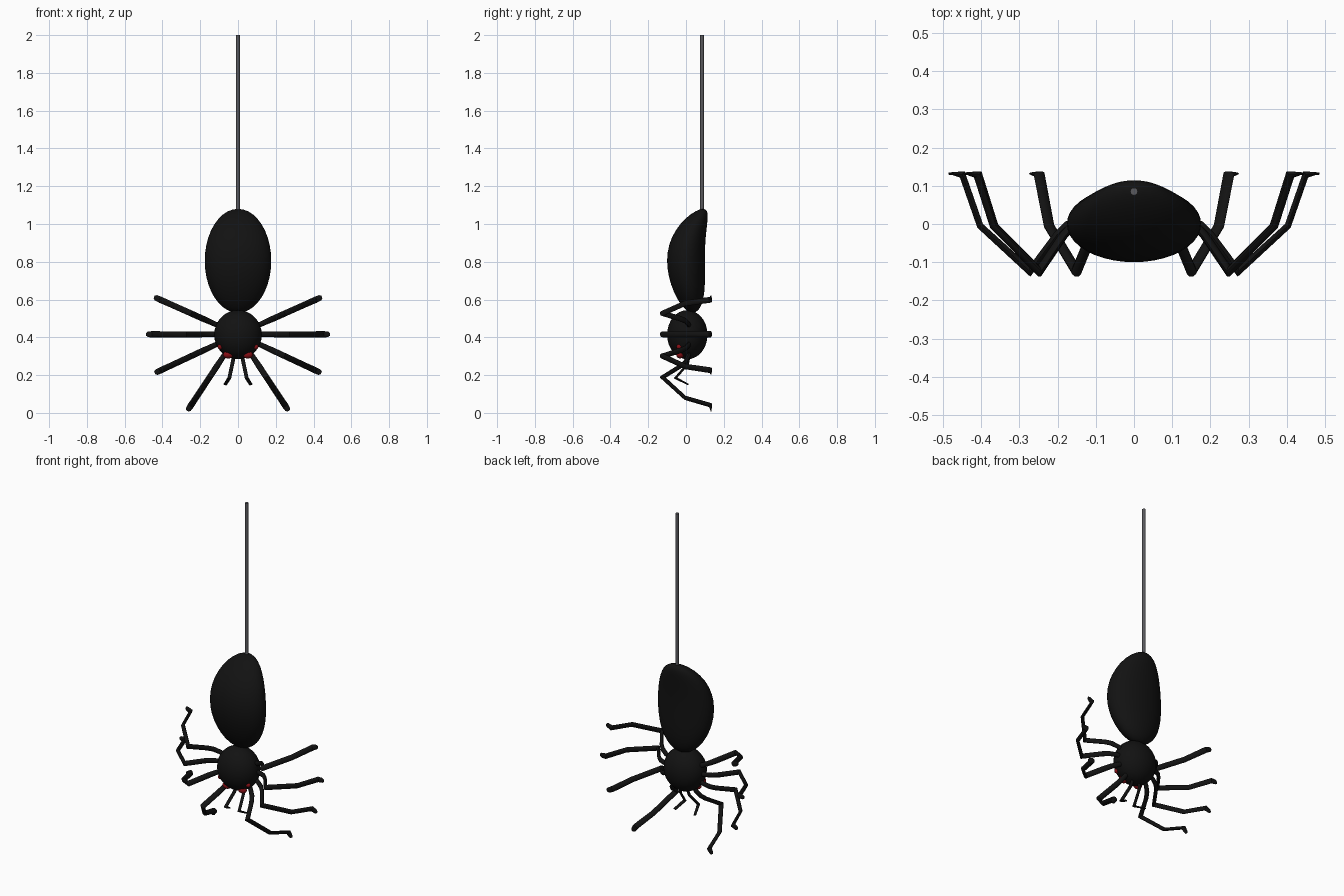
import bpy, bmesh, math
from mathutils import Vector

if "Cube" in bpy.data.objects:
    bpy.data.objects.remove(bpy.data.objects["Cube"])


def material(name, rgb):
    m = bpy.data.materials.new(name)
    m.diffuse_color = (*rgb, 1)
    m.use_nodes = True
    m.node_tree.nodes["Principled BSDF"].inputs["Base Color"].default_value = m.diffuse_color
    return m


BLACK = material("black", (0.006, 0.006, 0.006))
RED = material("red", (0.25, 0.005, 0.008))
GREY = material("dark_grey", (0.1, 0.1, 0.11))


def finish(bm, name, mat, mirror=False, angle=50):
    bmesh.ops.recalc_face_normals(bm, faces=bm.faces)
    me = bpy.data.meshes.new(name)
    bm.to_mesh(me)
    bm.free()
    ob = bpy.data.objects.new(name, me)
    bpy.context.collection.objects.link(ob)
    me.materials.append(mat)
    if mirror:
        ob.modifiers.new("Mirror", 'MIRROR')
    bpy.ops.object.select_all(action='DESELECT')
    ob.select_set(True)
    bpy.context.view_layer.objects.active = ob
    bpy.ops.object.shade_smooth_by_angle(angle=math.radians(angle))
    return ob


def ball(name, centre, radii, mat, mirror=False, seg=32, bend=None):
    bm = bmesh.new()
    bmesh.ops.create_uvsphere(bm, u_segments=seg, v_segments=seg // 2, radius=1)
    for v in bm.verts:
        u = v.co.z
        v.co = Vector(centre) + Vector([a * r for a, r in zip(v.co, radii)])
        if bend:
            v.co.y += bend(u)
    return finish(bm, name, mat, mirror)


def limb(name, path, across, mat):
    """Flattened tube; path holds (point, half width, half thickness)."""
    bm = bmesh.new()
    pts = [Vector(p[0]) for p in path]
    rings, n = [], 10
    for i, (p, hw, ht) in enumerate(path):
        d0 = (pts[i] - pts[max(i - 1, 0)]).normalized()
        d1 = (pts[min(i + 1, len(pts) - 1)] - pts[i]).normalized()
        t = (d0 + d1).normalized()
        out = t.cross(across).normalized()
        # widen at bends so the limb keeps its thickness
        k = 1 / max(0.6, t.dot(d1 if d1.length else d0))
        rings.append([bm.verts.new(pts[i]
                      + across * hw * math.cos(a) + out * ht * k * math.sin(a))
                      for a in (2 * math.pi * j / n for j in range(n))])
    for r, s in zip(rings, rings[1:]):
        for j in range(n):
            bm.faces.new((r[j], r[(j + 1) % n], s[(j + 1) % n], s[j]))
    bm.faces.new(rings[0])
    bm.faces.new(rings[-1])
    return finish(bm, name, mat, True, 40)


# Body: abdomen curving backwards at both ends, round head
ball("abdomen", (0, 0, 0.805), (0.176, 0.1, 0.275), BLACK, seg=40,
     bend=lambda u: 0.0625 * u * u + 0.0275 * u ** 3)
ball("head", (0, 0.007, 0.414), (0.126, 0.107, 0.13), BLACK)

# Eyes
ball("large_eye", (0.052, -0.032, 0.308), (0.027, 0.02, 0.02), RED, True, 16)
ball("small_eye", (0.094, -0.036, 0.35), (0.014, 0.014, 0.014), RED, True, 16)

# Legs: one bent profile (distance from hub, depth) turned to four angles
PROFILE = [(0.09, 0.02, 0.013, 0.011), (0.14, 0.012, 0.014, 0.011),
           (0.175, -0.003, 0.015, 0.011), (0.203, -0.03, 0.016, 0.010),
           (0.273, -0.124, 0.016, 0.010), (0.403, -0.005, 0.016, 0.009),
           (0.450, 0.130, 0.017, 0.009), (0.476, 0.132, 0.015, 0.004),
           (0.486, 0.132, 0.008, 0.003)]
for name, deg in (("rear_legs", 24), ("middle_legs", 0),
                  ("lower_legs", -25), ("front_legs", -56.5)):
    c, s = math.cos(math.radians(deg)), math.sin(math.radians(deg))
    limb(name, [((r * c, y, 0.416 + r * s), w, t) for r, y, w, t in PROFILE],
         Vector((-s, 0, c)), BLACK)

# Feelers below the head
limb("feelers", [((0.02, 0.02, 0.31), 0.010, 0.006),
                 ((0.03, 0.01, 0.26), 0.010, 0.006),
                 ((0.046, -0.055, 0.185), 0.010, 0.006),
                 ((0.068, 0.012, 0.150), 0.009, 0.004)],
     Vector((0.95, 0, 0.3)).normalized(), BLACK)

# Hanging thread
bpy.ops.mesh.primitive_cylinder_add(vertices=12, radius=0.01, depth=0.95,
                                    location=(0, 0.085, 1.525))
thread = bpy.context.object
thread.name = "thread"
thread.data.materials.append(GREY)
bpy.ops.object.shade_smooth_by_angle(angle=math.radians(40))
